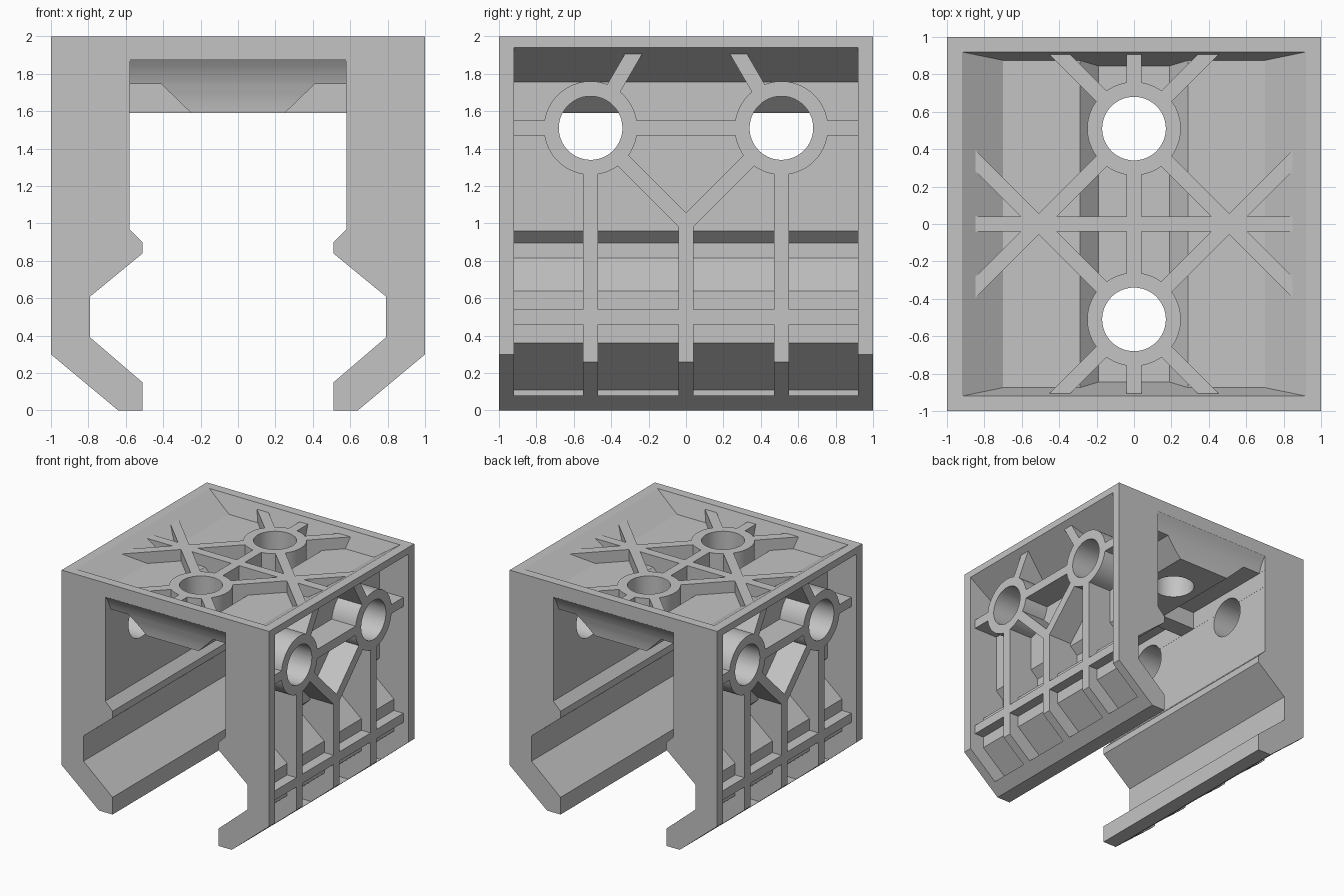
import bpy, bmesh, math
from mathutils import Vector

if "Cube" in bpy.data.objects:
    bpy.data.objects.remove(bpy.data.objects["Cube"])

grey = bpy.data.materials.new("light_grey")
grey.diffuse_color = (0.55, 0.55, 0.55, 1)
grey.use_nodes = True
grey.node_tree.nodes["Principled BSDF"].inputs["Base Color"].default_value = grey.diffuse_color


def prism(name, pts, axis, a, b):
    """Extrude a 2D outline along an axis: x -> (y,z), y -> (x,z), z -> (x,y)."""
    place = {'x': lambda p, t: (t, p[0], p[1]),
             'y': lambda p, t: (p[0], t, p[1]),
             'z': lambda p, t: (p[0], p[1], t)}[axis]
    bm = bmesh.new()
    lo = [bm.verts.new(place(p, a)) for p in pts]
    hi = [bm.verts.new(place(p, b)) for p in pts]
    bm.faces.new(lo)
    bm.faces.new(hi)
    for i in range(len(pts)):
        j = (i + 1) % len(pts)
        bm.faces.new((lo[i], lo[j], hi[j], hi[i]))
    bmesh.ops.recalc_face_normals(bm, faces=bm.faces)
    me = bpy.data.meshes.new(name)
    bm.to_mesh(me)
    bm.free()
    ob = bpy.data.objects.new(name, me)
    bpy.context.collection.objects.link(ob)
    return ob


def boolean(ob, tool, op='DIFFERENCE'):
    mod = ob.modifiers.new("cut", 'BOOLEAN')
    mod.operation, mod.solver, mod.object = op, 'EXACT', tool
    bpy.context.view_layer.objects.active = ob
    bpy.ops.object.modifier_apply(modifier=mod.name)
    bpy.data.objects.remove(tool)


def bar(p, q, w=0.08):
    """Outline of a straight rib from p to q."""
    p, q = Vector(p), Vector(q)
    d = (q - p).normalized() * w / 2
    n = Vector((-d.y, d.x))
    return [p + n, p - n, q - n, q + n]


def circle(cx, cy, r, n=64):
    return [(cx + r * math.cos(math.tau * (i + .5) / n),
             cy + r * math.sin(math.tau * (i + .5) / n)) for i in range(n)]


def mirrored(half):
    return half + [(-x, z) for x, z in reversed(half)]


# Outer block with sloped lower corners
body = prism("carriage_body", mirrored([(1, 2), (1, .3), (.64, 0)]), 'y', -1, 1)

# Rail channel through the block
channel = [(.58, 1.59), (.58, .97), (.51, .9), (.51, .84), (.79, .61),
           (.79, .39), (.51, .15), (.51, -.1)]
boolean(body, prism("channel", mirrored(channel), 'y', -1.2, 1.2))

# Curved reliefs at both ends of the channel roof, and the four roof recesses
curve = [(1.1, 1.55), (.9, 1.55), (.9, 1.59), (.905, 1.65), (.915, 1.70), (.93, 1.75),
         (.95, 1.80), (.972, 1.84), (1, 1.88), (1.1, 1.88)]
recess = [(.579, 1.55), (.21, 1.55), (.25, 1.59), (.41, 1.745), (.579, 1.745)]
for s in (-1, 1):
    boolean(body, prism("end_relief", [(s * y, z) for y, z in curve], 'x', -.578, .578))
    for t in (-1, 1):
        boolean(body, prism("roof_recess", [(s * x, z) for x, z in recess],
                            'y', t * .08, t * 1.1))

# Top pocket, with sloped ends, leaving ribs and two bosses standing
top = prism("top_pocket", mirrored([(.92, 2.1), (.92, 2), (.7, 1.85), (.29, 1.85),
                                    (.19, 1.75)]), 'y', -1, 1)
boolean(top, prism("pocket_ends", mirrored([(.92, 2.2), (.92, 2), (.815, 1.65)]),
                   'x', -1.2, 1.2), 'INTERSECT')
top_ribs = [bar((0, -1.2), (0, 1.2)), bar((-1.2, 0), (1.2, 0))]
for s in (-1, 1):
    top_ribs.append(circle(0, s * .51, .25))
    for t in (-1, 1):
        top_ribs.append(bar((-1.2, -1.2 * t + s * .51), (1.2, 1.2 * t + s * .51)))
for outline in top_ribs:
    boolean(top, prism("top_rib", outline, 'z', 1.5, 1.95))
boolean(body, top)

# Side pockets, leaving ribs and two bosses on each side
side = [(1.1, 1.94), (1, 1.94), (.72, 1.755), (.72, .96), (.65, .895), (.65, .815),
        (.86, .64), (.86, .36), (.56, .11), (.56, .08), (1.1, .08)]
side_ribs = [bar((-1.2, 1.51), (1.2, 1.51)), bar((-1.2, .5), (1.2, .5)),
             bar((0, -.2), (0, 1.01))]
for s in (-1, 1):
    side_ribs += [circle(s * .51, 1.51, .25),
                  bar((s * .51, -.2), (s * .51, 1.5)),
                  bar((s * .51, 1.51), (0, 1.0)),
                  bar((s * .51, 1.51), (s * .197, 2.05))]
for s in (-1, 1):
    pocket = prism("side_pocket", [(s * x, z) for x, z in side], 'y', -.92, .92)
    for outline in side_ribs:
        boolean(pocket, prism("side_rib", outline, 'x', s * .4, s * .95))
    boolean(body, pocket)

# Bolt holes in the top and both sides
for y in (-.51, .51):
    boolean(body, prism("top_hole", circle(0, y, .17), 'z', 1.5, 2.2))
    for s in (-1, 1):
        boolean(body, prism("side_hole", circle(y, 1.51, .17), 'x', s * .5, s * 1.2))

# Finish: one grey, smooth only on the round surfaces
body.data.materials.clear()
body.data.materials.append(grey)
for f in body.data.polygons:
    f.material_index = 0
bpy.ops.object.select_all(action='DESELECT')
body.select_set(True)
bpy.context.view_layer.objects.active = body
bpy.ops.object.shade_smooth_by_angle(angle=math.radians(25))
